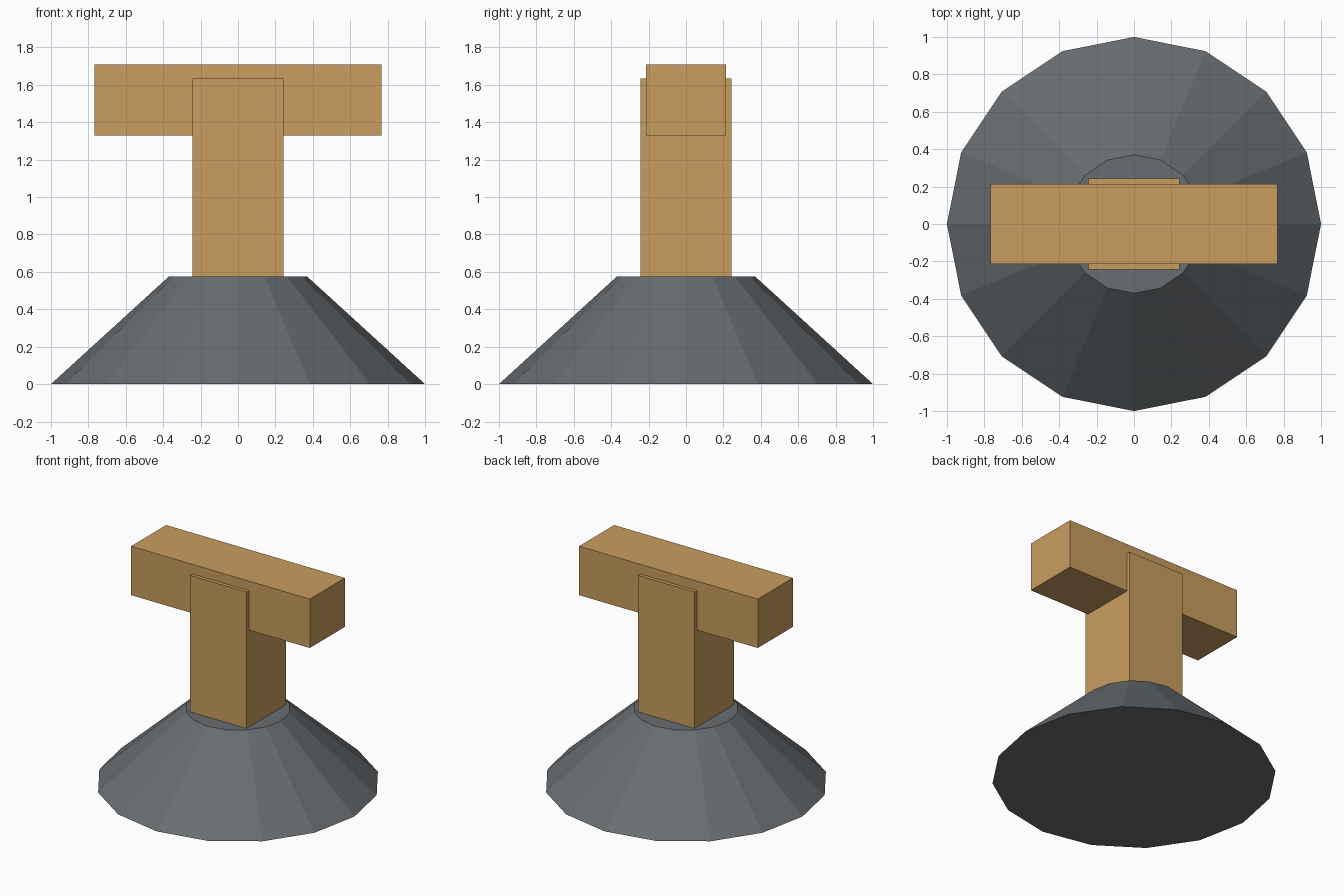
import bpy
import bmesh
from mathutils import Matrix, Vector

cube = bpy.data.objects.get("Cube")
if cube:
    bpy.data.objects.remove(cube, do_unlink=True)


def make_material(name, color):
    mat = bpy.data.materials.new(name)
    mat.use_nodes = True
    mat.diffuse_color = color
    bsdf = next(n for n in mat.node_tree.nodes if n.type == 'BSDF_PRINCIPLED')
    bsdf.inputs["Base Color"].default_value = color
    return mat


def add_object(name, bm, mat):
    mesh = bpy.data.meshes.new(name)
    bm.to_mesh(mesh)
    bm.free()
    mesh.materials.append(mat)
    obj = bpy.data.objects.new(name, mesh)
    bpy.context.collection.objects.link(obj)
    return obj


def add_box(name, half_x, half_y, bottom, top, mat):
    bm = bmesh.new()
    size = Vector((2 * half_x, 2 * half_y, top - bottom))
    center = Vector((0, 0, (bottom + top) / 2))
    bmesh.ops.create_cube(bm, size=1, matrix=Matrix.LocRotScale(center, None, size))
    return add_object(name, bm, mat)


def add_frustum(name, sides, bottom_radius, top_radius, height, mat):
    bm = bmesh.new()
    bmesh.ops.create_cone(bm, cap_ends=True, segments=sides,
                          radius1=bottom_radius, radius2=top_radius, depth=height,
                          matrix=Matrix.Translation((0, 0, height / 2)))
    return add_object(name, bm, mat)


stone = make_material("grey stone", (0.138, 0.153, 0.165, 1))
wood = make_material("light wood", (0.584, 0.337, 0.114, 1))

# Faceted sloping base
add_frustum("base", 16, 1.0, 0.37, 0.575, stone)

# Square post, set slightly into the base
add_box("post", 0.243, 0.243, 0.5, 1.635, wood)

# Crossbeam through the top of the post
add_box("crossbeam", 0.768, 0.215, 1.33, 1.71, wood)
